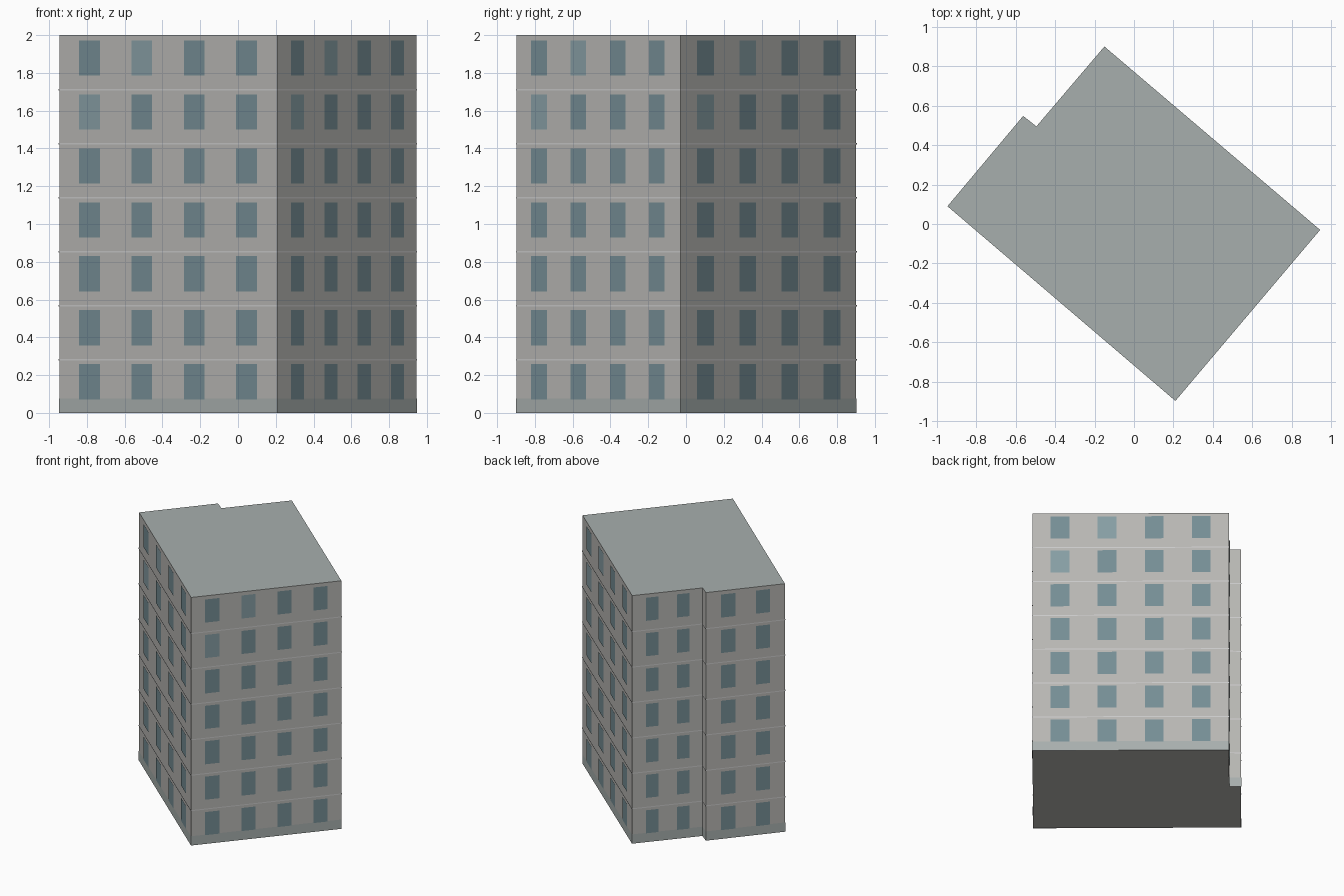
import bpy, bmesh
from mathutils import Vector

if "Cube" in bpy.data.objects:
    bpy.data.objects.remove(bpy.data.objects["Cube"])

H, FLOORS = 2.0, 7
FH = H / FLOORS
# Footprint, counter-clockwise, with the notch on the back left side
FOOT = [Vector(p) for p in [(-0.946, 0.09), (0.21, -0.897), (0.944, -0.03),
                            (-0.15, 0.9), (-0.495, 0.495), (-0.562, 0.548)]]
N = len(FOOT)


def material(name, color):
    m = bpy.data.materials.new(name)
    m.diffuse_color = (*color, 1)
    m.use_nodes = True
    m.node_tree.nodes["Principled BSDF"].inputs["Base Color"].default_value = m.diffuse_color
    return m


WALL = material("wall_grey", (0.48, 0.475, 0.455))
ROOF = material("roof_grey", (0.39, 0.43, 0.42))
BAND = material("band_grey", (0.53, 0.525, 0.51))
GLASS = material("glass", (0.18, 0.27, 0.30))
PALE = material("pale_glass", (0.24, 0.34, 0.37))


def finish(name, bm, *mats):
    me = bpy.data.meshes.new(name)
    bm.to_mesh(me)
    bm.free()
    for m in mats:
        me.materials.append(m)
    ob = bpy.data.objects.new(name, me)
    bpy.context.collection.objects.link(ob)


def edge(i):
    a, b = FOOT[i], FOOT[(i + 1) % N]
    d = (b - a).normalized()
    return a, b, Vector((d.y, -d.x))


def grown(off):
    # footprint moved outward by off, with mitred corners
    out = []
    for i in range(N):
        n1, n2 = edge(i - 1 if i else N - 1)[2], edge(i)[2]
        out.append(FOOT[i] + (n1 + n2) * off / (1 + n1.dot(n2)))
    return out


def strip(bm, off, z0, z1):
    # wall ring around the building
    pts = grown(off)
    lo = [bm.verts.new((p.x, p.y, z0)) for p in pts]
    hi = [bm.verts.new((p.x, p.y, z1)) for p in pts]
    for i in range(N):
        j = (i + 1) % N
        bm.faces.new((lo[i], lo[j], hi[j], hi[i]))
    return lo, hi


# Main body with roof and underside
bm = bmesh.new()
lo, hi = strip(bm, 0, 0, H)
bm.faces.new(lo[::-1])
bm.faces.new(hi).material_index = 1
finish("building_body", bm, WALL, ROOF)

# Plinth strip at the ground
bm = bmesh.new()
strip(bm, 0.002, 0, 0.075)
finish("plinth", bm, ROOF)

# Thin bands between the floors
bm = bmesh.new()
for k in range(1, FLOORS):
    strip(bm, 0.003, k * FH - 0.008, k * FH)
finish("floor_bands", bm, BAND)

# Windows: wall index -> centres and half width as fractions of the wall
FOUR = ([0.14, 0.38, 0.62, 0.86], 0.0475)
TWO = ([0.28, 0.72], 0.089)
LAYOUT = {0: FOUR, 1: FOUR, 2: FOUR, 3: TWO, 5: TWO}
bm = bmesh.new()
for i, (centres, half) in LAYOUT.items():
    a, b, n = edge(i)
    for k in range(FLOORS):
        z0, z1 = k * FH + 0.072, k * FH + 0.258
        for c, t in enumerate(centres):
            p, q = (a.lerp(b, t + s * half) + n * 0.004 for s in (-1, 1))
            f = bm.faces.new([bm.verts.new(v) for v in (
                (p.x, p.y, z0), (q.x, q.y, z0), (q.x, q.y, z1), (p.x, p.y, z1))])
            if len(centres) == 4 and (k, c) in ((6, 1), (5, 0)):
                f.material_index = 1
finish("windows", bm, GLASS, PALE)
